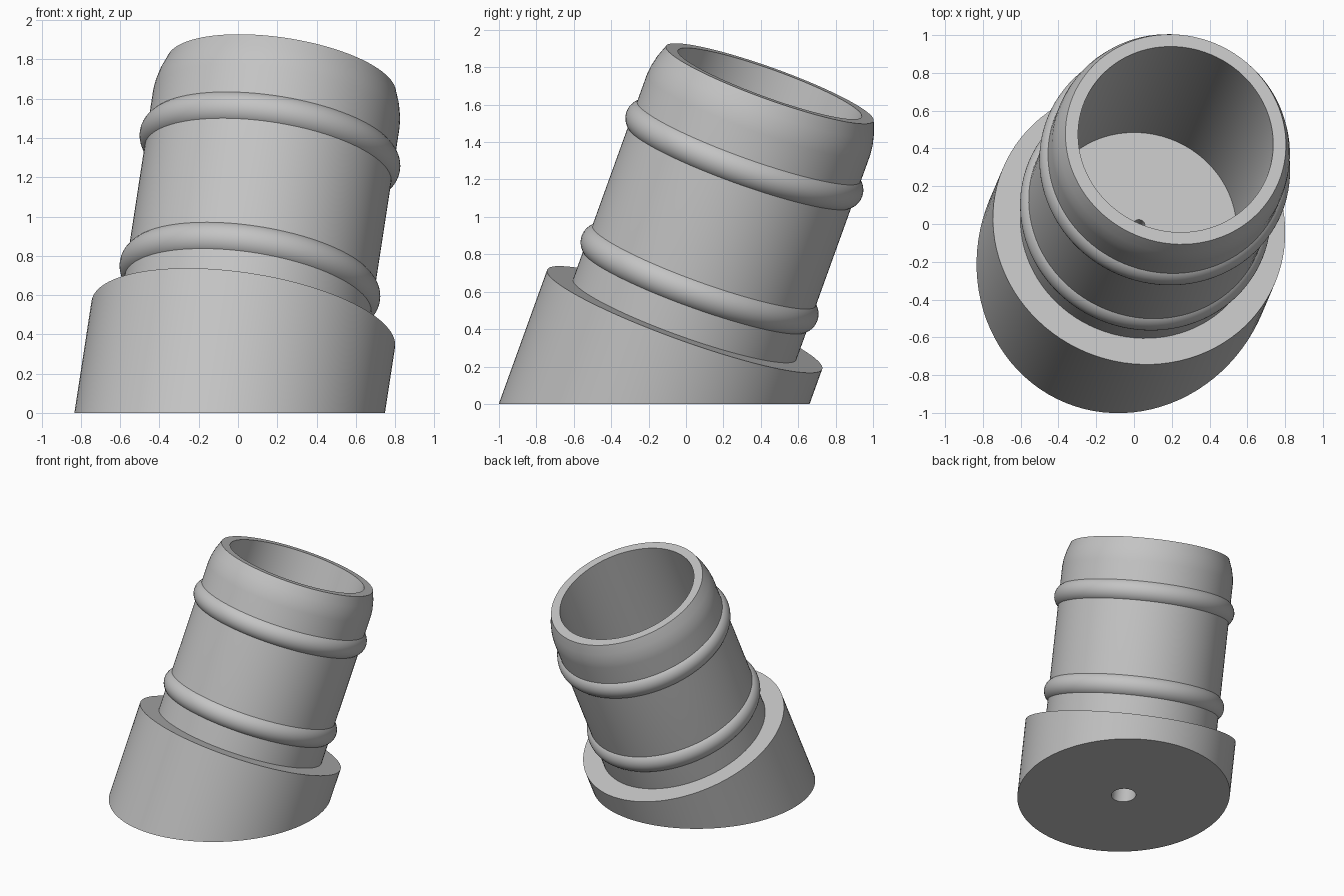
import bpy, bmesh, math
from mathutils import Vector, Matrix

cube = bpy.data.objects.get("Cube")
if cube:
    bpy.data.objects.remove(cube, do_unlink=True)

SEGMENTS = 96
AXIS = Vector((0.143, 0.336, 0.931)).normalized()
TILT = Vector((0, 0, 1)).rotation_difference(AXIS).to_matrix().to_4x4()
PLACE = Matrix.Translation((-0.0425, -0.17, 0)) @ TILT

grey = bpy.data.materials.new("plain_grey")
grey.use_nodes = True
colour = (0.55, 0.55, 0.55, 1)
grey.diffuse_color = colour
grey.node_tree.nodes["Principled BSDF"].inputs["Base Color"].default_value = colour


def lathe(name, profile, cut_at_ground=False):
    """Revolve a closed (radius, height) outline about the tilted axis."""
    bm = bmesh.new()
    rings = []
    for r, h in profile:
        ring = []
        for i in range(SEGMENTS):
            a = math.tau * i / SEGMENTS
            ring.append(bm.verts.new((r * math.cos(a), r * math.sin(a), h)))
        rings.append(ring)
    for k, low in enumerate(rings):
        high = rings[(k + 1) % len(rings)]
        for i in range(SEGMENTS):
            j = (i + 1) % SEGMENTS
            bm.faces.new((low[i], low[j], high[j], high[i]))
    bm.transform(PLACE)
    if cut_at_ground:
        bmesh.ops.bisect_plane(bm, geom=bm.verts[:] + bm.edges[:] + bm.faces[:],
                               plane_co=(0, 0, 0), plane_no=(0, 0, 1), clear_inner=True)
        rim = [e for e in bm.edges if e.is_boundary]
        bmesh.ops.bridge_loops(bm, edges=rim)
    bmesh.ops.recalc_face_normals(bm, faces=bm.faces[:])
    mesh = bpy.data.meshes.new(name)
    bm.to_mesh(mesh)
    bm.free()
    mesh.materials.append(grey)
    obj = bpy.data.objects.new(name, mesh)
    bpy.context.collection.objects.link(obj)
    bpy.ops.object.select_all(action="DESELECT")
    obj.select_set(True)
    bpy.context.view_layer.objects.active = obj
    bpy.ops.object.shade_smooth_by_angle(angle=math.radians(30))
    return obj


# Wide base, cut flat on the ground, with a stepped drain hole
SHOULDER = 0.485
lathe("base", [(0.09, -0.5), (0.782, -0.5), (0.782, SHOULDER),
               (0.032, SHOULDER), (0.032, 0.40), (0.09, 0.36)], cut_at_ground=True)

# Hollow barrel with a rounded-in lip
lathe("barrel", [(0.522, 0.46), (0.635, 0.46), (0.635, 1.66), (0.630, 1.71),
                 (0.616, 1.77), (0.590, 1.84), (0.522, 1.84)])

# Two rounded beads around the barrel
for name, height in (("lower_bead", 0.722), ("upper_bead", 1.435)):
    arc = []
    for i in range(13):
        a = math.radians(-60 + 10 * i)
        arc.append((0.578 + 0.092 * math.cos(a), height + 0.092 * math.sin(a)))
    lathe(name, arc)
